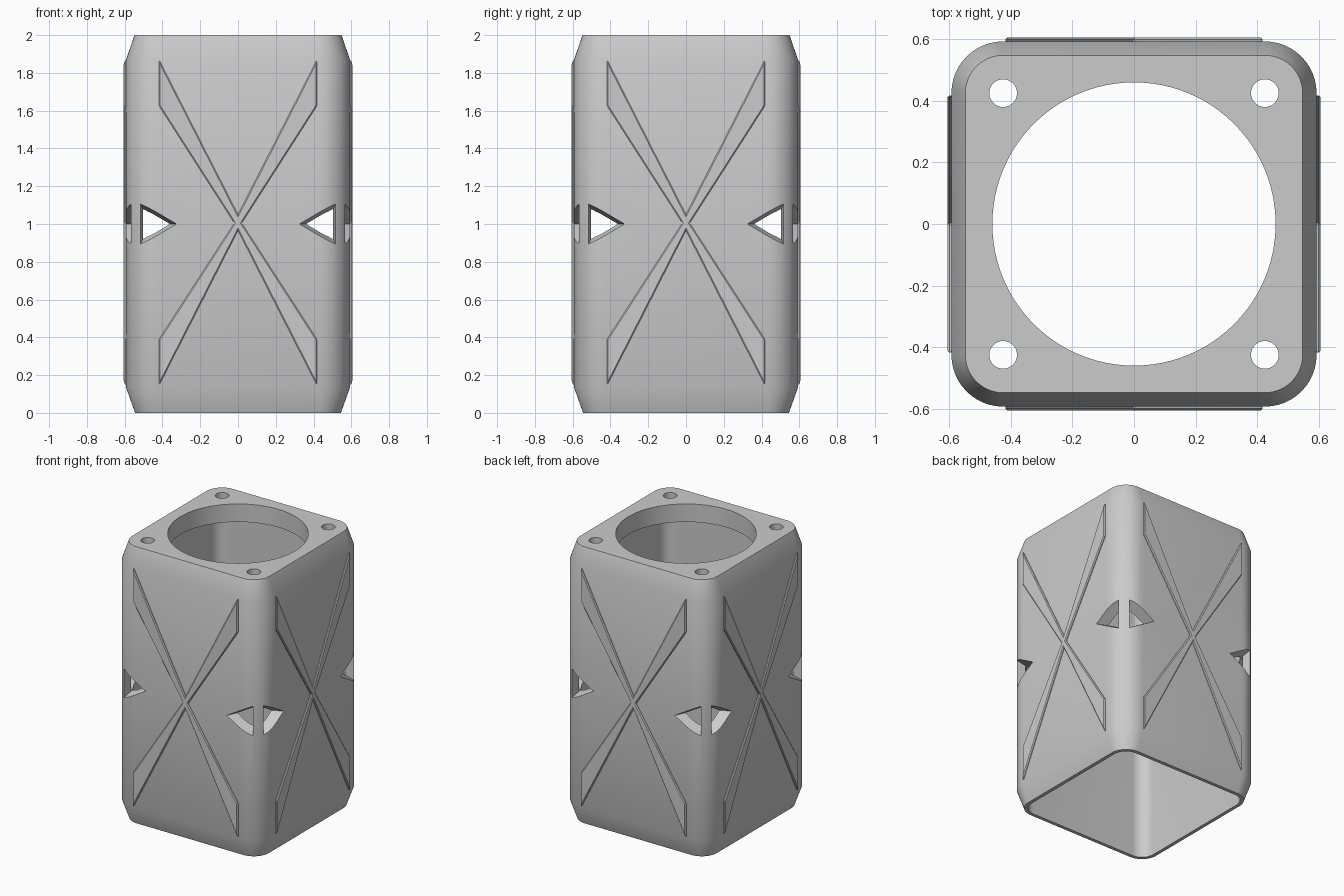
import bpy, bmesh
from math import cos, sin, pi
from mathutils import Matrix

cube = bpy.data.objects.get("Cube")
if cube:
    bpy.data.objects.remove(cube, do_unlink=True)

grey = bpy.data.materials.new("plain_grey")
grey.use_nodes = True
colour = (0.6, 0.6, 0.6, 1)
grey.diffuse_color = colour
grey.node_tree.nodes["Principled BSDF"].inputs["Base Color"].default_value = colour

CORNER = 0.425   # corner arc centre, also the bolt hole position
HALF = 0.593     # half width of the body
INNER = 0.52     # half width of the cavity


def loft(name, rings):
    """Closed solid through rings of 3D points."""
    bm = bmesh.new()
    loops = [[bm.verts.new(p) for p in ring] for ring in rings]
    n = len(loops[0])
    for a, b in zip(loops, loops[1:]):
        for i in range(n):
            j = (i + 1) % n
            bm.faces.new((a[i], a[j], b[j], b[i]))
    bm.faces.new(loops[0][::-1])
    bm.faces.new(loops[-1])
    bmesh.ops.recalc_face_normals(bm, faces=bm.faces)
    mesh = bpy.data.meshes.new(name)
    bm.to_mesh(mesh)
    bm.free()
    mesh.materials.append(grey)
    obj = bpy.data.objects.new(name, mesh)
    bpy.context.collection.objects.link(obj)
    return obj


def rounded_square(half, z, steps=12):
    r = half - CORNER
    pts = []
    for k, (sx, sy) in enumerate(((1, 1), (-1, 1), (-1, -1), (1, -1))):
        for i in range(steps + 1):
            a = (k + i / steps) * pi / 2
            pts.append((sx * CORNER + r * cos(a), sy * CORNER + r * sin(a), z))
    return pts


def circle(x, y, r, z, n):
    return [(x + r * cos(2 * pi * i / n), y + r * sin(2 * pi * i / n), z) for i in range(n)]


def front_ring(outline, y):
    return [(x, y, z) for x, z in outline]


def smooth(obj):
    bpy.ops.object.select_all(action='DESELECT')
    bpy.context.view_layer.objects.active = obj
    obj.select_set(True)
    bpy.ops.object.shade_smooth_by_angle(angle=0.4)


def apply_modifiers(obj):
    bpy.context.view_layer.update()
    graph = bpy.context.evaluated_depsgraph_get()
    mesh = bpy.data.meshes.new_from_object(obj.evaluated_get(graph))
    obj.modifiers.clear()
    obj.data = mesh


# Body with tapered ends
body = loft("housing_body", [rounded_square(h, z) for h, z in
                             ((0.545, 0), (HALF, 0.135), (HALF, 1.87), (0.548, 2))])

# Cavity, round top opening and bolt holes
cutters = [
    loft("cavity_cutter", [rounded_square(INNER, -0.1), rounded_square(INNER, 1.87)]),
    loft("opening_cutter", [circle(0, 0, 0.46, z, 96) for z in (1.7, 2.1)]),
]
for sx in (-1, 1):
    for sy in (-1, 1):
        cutters.append(loft("bolt_cutter", [circle(sx * CORNER, sy * CORNER, 0.045, z, 32)
                                            for z in (1.7, 2.1)]))

# Tapered triangular vents beside every corner
wide = [(0.52, 0.885), (0.52, 1.115), (0.325, 1.0)]
narrow = [(0.503, 0.92), (0.503, 1.08), (0.37, 1.0)]
for turn in range(4):
    for side in (-1, 1):
        rings = [front_ring([(side * x, z) for x, z in tri], y)
                 for tri, y in ((wide, -0.65), (wide, -HALF), (narrow, -0.5), (narrow, -0.4))]
        vent = loft("vent_cutter", rings)
        vent.data.transform(Matrix.Rotation(turn * pi / 2, 4, 'Z'))
        cutters.append(vent)

for cutter in cutters:
    cutter.hide_render = True
    mod = body.modifiers.new("cut", 'BOOLEAN')
    mod.operation = 'DIFFERENCE'
    mod.solver = 'EXACT'
    mod.object = cutter
apply_modifiers(body)
for cutter in cutters:
    bpy.data.objects.remove(cutter, do_unlink=True)
smooth(body)

# Raised cross on every side
quarter = [(0.02, 1.005), (0.418, 1.625), (0.418, 1.87), (0, 1.05)]
upper = quarter + [(-x, z) for x, z in quarter[2::-1]]
lower = [(x, 2.015 - z) for x, z in upper[-2:0:-1]]
cross_outline = upper + lower
for turn, side in enumerate(("front", "left", "back", "right")):
    cross = loft(side + "_cross", [front_ring(cross_outline, y) for y in (-0.58, -0.605)])
    cross.data.transform(Matrix.Rotation(turn * pi / 2, 4, 'Z'))
    bevel = cross.modifiers.new("soft_edge", 'BEVEL')
    bevel.width = 0.006
    bevel.segments = 1
    bevel.limit_method = 'ANGLE'
    apply_modifiers(cross)


# Inner rail and strip on the left wall
def inner_block(name, half_y, z0, z1, depth):
    outline = [(-half_y, z0), (half_y, z0), (half_y, z1), (-half_y, z1)]
    return loft(name, [[(x, y, z) for y, z in outline] for x in (INNER - depth, INNER + 0.02)])


inner_block("inner_rail", 0.29, 0.16, 0.2, 0.02)
inner_block("inner_strip", 0.1, 0.25, 0.8, 0.01)
